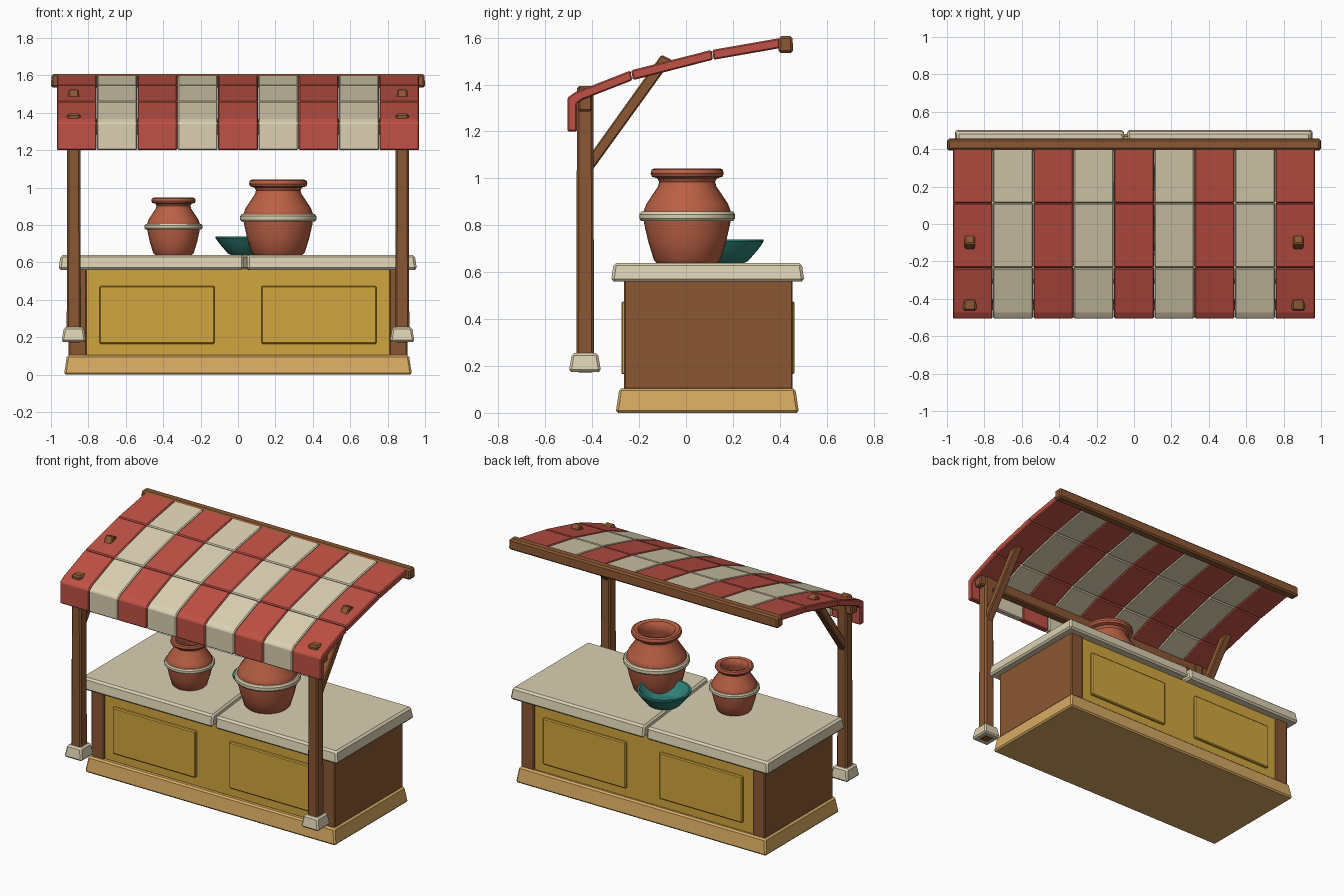
import bpy, bmesh
from math import tau
from mathutils import Matrix

cube = bpy.data.objects.get("Cube")
if cube:
    bpy.data.objects.remove(cube, do_unlink=True)


def material(name, r, g, b):
    col = [(c / 255) ** 2.2 for c in (r, g, b)] + [1]
    m = bpy.data.materials.new(name)
    m.use_nodes = True
    m.diffuse_color = col
    m.node_tree.nodes["Principled BSDF"].inputs["Base Color"].default_value = col
    return m


RED = material("awning red", 190, 82, 70)
CREAM = material("cream", 218, 207, 176)
BROWN = material("dark wood", 138, 88, 54)
TAN = material("light wood", 214, 168, 98)
YELLOW = material("yellow panel", 208, 165, 64)
CLAY = material("terracotta", 186, 97, 70)
TEAL = material("teal glaze", 50, 128, 120)


def finish(name, bm, mat, bevel=0.0, angle=0.6):
    bmesh.ops.recalc_face_normals(bm, faces=bm.faces)
    mesh = bpy.data.meshes.new(name)
    bm.to_mesh(mesh)
    bm.free()
    mesh.materials.append(mat)
    ob = bpy.data.objects.new(name, mesh)
    bpy.context.collection.objects.link(ob)
    if bevel:
        mod = ob.modifiers.new("soft edges", "BEVEL")
        mod.width, mod.segments = bevel, 1
    else:
        bpy.ops.object.select_all(action="DESELECT")
        ob.select_set(True)
        bpy.context.view_layer.objects.active = ob
        bpy.ops.object.shade_smooth_by_angle(angle=angle)
    return ob


def loft(name, ring_a, ring_b, mat, bevel=0.006):
    """Solid between two matching outlines."""
    bm = bmesh.new()
    a = [bm.verts.new(p) for p in ring_a]
    b = [bm.verts.new(p) for p in ring_b]
    bm.faces.new(a)
    bm.faces.new(b)
    for i in range(len(a)):
        j = (i + 1) % len(a)
        bm.faces.new((a[i], a[j], b[j], b[i]))
    return finish(name, bm, mat, bevel)


def block(name, x, y, z, mat, taper=0.0, bevel=0.006):
    """Box from (low, high) ranges, its top drawn in by taper."""
    def ring(t, h):
        return [(x[0] + t, y[0] + t, h), (x[1] - t, y[0] + t, h),
                (x[1] - t, y[1] - t, h), (x[0] + t, y[1] - t, h)]
    return loft(name, ring(0, z[0]), ring(taper, z[1]), mat, bevel)


def prism(name, x, profile, mat, bevel=0.006):
    """Side profile (y, z) pulled along x."""
    return loft(name, [(x[0], *p) for p in profile], [(x[1], *p) for p in profile], mat, bevel)


def lathe(name, profile, centre, scale, mat, steps=24):
    """Profile (radius, height) turned around a vertical axis."""
    bm = bmesh.new()
    vs = [bm.verts.new((r, 0, h)) for r, h in profile]
    es = [bm.edges.new(pair) for pair in zip(vs, vs[1:])]
    bmesh.ops.spin(bm, geom=vs + es, cent=(0, 0, 0), axis=(0, 0, 1), angle=tau, steps=steps)
    bmesh.ops.remove_doubles(bm, verts=bm.verts, dist=0.0005)
    bm.transform(Matrix.Translation(centre) @ Matrix.Scale(scale, 4))
    return finish(name, bm, mat)


# Counter: plinth, yellow core, wooden ends, raised panels
block("plinth", (-.93, .93), (-.3, .482), (0, .105), TAN, .016, .01)
block("counter_core", (-.83, .83), (-.255, .445), (.1, .57), YELLOW)
for side, s in (("left", 1), ("right", -1)):
    block(side + "_counter_end", sorted((s * .81, s * .905)), (-.265, .455), (.1, .57), BROWN)
    for face, y in (("front", (-.276, -.25)), ("back", (.44, .463))):
        block(f"{face}_{side}_panel", sorted((s * .125, s * .74)), y, (.165, .475), YELLOW)

# Worktop in two slabs with a slanting seam
def slab(name, outer, front_seam, back_seam):
    t = .012
    s = 1 if outer > 0 else -1
    low = [(outer, -.32), (front_seam, -.32), (back_seam, .505), (outer, .505)]
    high = [(outer - s * t, -.32 + t), (front_seam, -.32 + t),
            (back_seam, .505 - t), (outer - s * t, .505 - t)]
    loft(name, [(*p, .56) for p in low], [(*p, .64) for p in high], CREAM, .012)


slab("right_worktop", -.96, .032, -.056)
slab("left_worktop", .957, .05, -.038)

# Posts, feet and braces
for side, s in (("left", 1), ("right", -1)):
    def span(half):
        return (s * .878 - half, s * .878 + half)
    block(side + "_post", span(.038), (-.468, -.392), (.172, 1.395), BROWN, .003, .01)
    block(side + "_foot", span(.066), (-.5, -.362), (.175, .255), CREAM, .014, .01)
    prism(side + "_brace", span(.027),
          [(-.41, 1.1), (-.105, 1.527), (-.06, 1.505), (-.41, 1.02)], BROWN)

# Awning rails
block("front_rail", (-.95, .95), (-.46, -.4), (1.285, 1.37), BROWN, 0, .008)
block("back_rail", (-1, 1), (.393, .457), (1.535, 1.607), BROWN, .003, .01)

# Awning: striped cloth in three rows, the front row folding into a valance
rows = {
    "front": [(-.505, 1.2), (-.505, 1.345), (-.472, 1.368), (-.237, 1.46),
              (-.229, 1.418), (-.44, 1.336), (-.465, 1.318), (-.465, 1.2)],
    "middle": [(-.234, 1.461), (.109, 1.548), (.115, 1.506), (-.226, 1.419)],
    "back": [(.112, 1.548), (.41, 1.6), (.416, 1.558), (.118, 1.506)],
}
count, width = 9, 1.94 / 9
for i in range(count):
    x0 = -.97 + i * width
    for row, profile in rows.items():
        prism(f"awning_{row}_{i + 1}", (x0 + .001, x0 + width - .001), profile,
              CREAM if i % 2 else RED)

# Pots with cream bands, and the bowl
pot = [(0, 0), (.13, 0), (.142, .012), (.166, .09), (.184, .17), (.187, .215),
       (.175, .25), (.125, .325), (.119, .345), (.127, .36), (.15, .367), (.156, .38),
       (.152, .397), (.14, .403), (.115, .397), (.1, .375), (.1, .33), (.135, .25), (.13, .1), (0, .09)]
band = [(.17, .178), (.196, .178), (.204, .188), (.204, .207), (.196, .218), (.17, .218), (.17, .178)]
for size, centre, scale in (("large", (.215, .005, .64), 1), ("small", (-.345, -.02, .64), .76)):
    lathe(size + "_pot", pot, centre, scale, CLAY)
    lathe(size + "_pot_band", band, centre, scale, CREAM)

bowl = [(0, 0), (.085, 0), (.1, .008), (.145, .06), (.166, .09), (.166, .1),
        (.152, .1), (.125, .06), (.08, .025), (0, .02)]
lathe("bowl", bowl, (.046, .165, .64), 1, TEAL)
